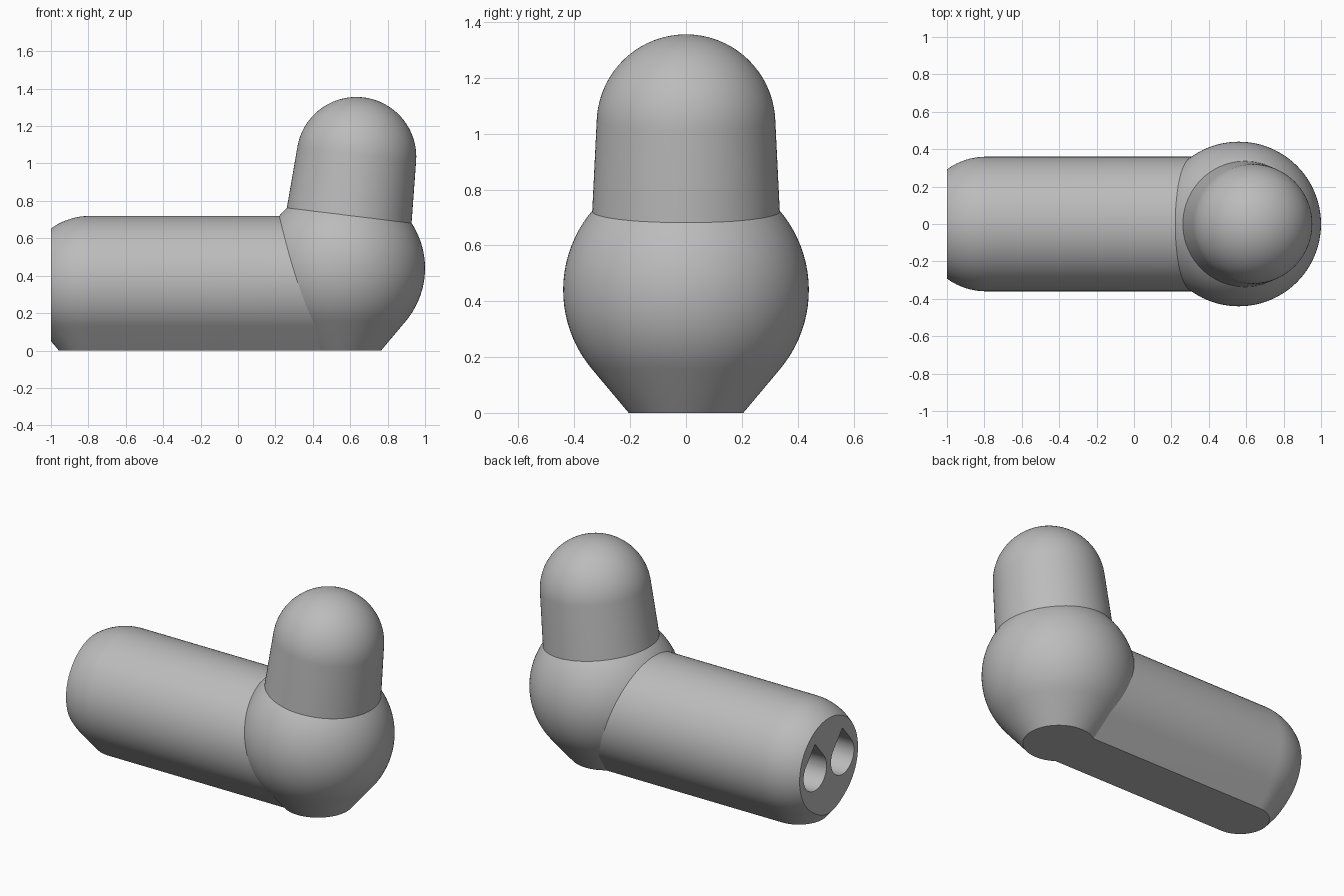
import bpy, bmesh
from math import sin, cos, tan, radians, pi
from mathutils import Matrix, Vector

if "Cube" in bpy.data.objects:
    bpy.data.objects.remove(bpy.data.objects["Cube"])

OVERHANG = 40            # angle below the equator where spheres turn into cones
STEPS = 96
BALL_X, BALL_R, ARM_R = 0.56, 0.44, 0.36
CAP_X, END_X = -0.79, -1.0

grey = bpy.data.materials.new("plain grey")
grey.use_nodes = True
colour = (0.5, 0.5, 0.5, 1)
grey.diffuse_color = colour
grey.node_tree.nodes["Principled BSDF"].inputs["Base Color"].default_value = colour


def arc(radius, start, end, height, count=32):
    angles = [radians(start + (end - start) * i / count) for i in range(count + 1)]
    return [(radius * cos(a), height + radius * sin(a)) for a in angles]


def drop_profile(radius):
    """Sphere standing on a tangent cone that is cut flat at z = 0."""
    curve = arc(radius, -OVERHANG, 90, radius)
    r, z = curve[0]
    return [(0, 0), (r - z * tan(radians(OVERHANG)), 0)] + curve


def lathe(profile):
    bm = bmesh.new()
    verts = [bm.verts.new((r, 0, z)) for r, z in profile]
    edges = [bm.edges.new(pair) for pair in zip(verts, verts[1:])]
    bmesh.ops.spin(bm, geom=verts + edges, cent=(0, 0, 0), axis=(0, 0, 1),
                   angle=2 * pi, steps=STEPS, use_merge=True)
    bmesh.ops.remove_doubles(bm, verts=bm.verts, dist=0.0001)
    return bm


def cut_at(bm, x, side):
    """Remove one side of a plane across x and return the open rim."""
    cut = bmesh.ops.bisect_plane(bm, geom=bm.verts[:] + bm.edges[:] + bm.faces[:],
                                 dist=0.0001, plane_co=(x, 0, 0),
                                 plane_no=(side, 0, 0), clear_outer=True)
    return [e for e in bm.edges if e.is_boundary]


def make(name, bm, matrix=Matrix()):
    bmesh.ops.recalc_face_normals(bm, faces=bm.faces[:])
    mesh = bpy.data.meshes.new(name)
    bm.to_mesh(mesh)
    bm.free()
    mesh.transform(matrix)
    mesh.materials.append(grey)
    obj = bpy.data.objects.new(name, mesh)
    bpy.context.collection.objects.link(obj)
    return obj


def smooth(obj):
    bpy.ops.object.select_all(action='DESELECT')
    obj.select_set(True)
    bpy.context.view_layer.objects.active = obj
    bpy.ops.object.shade_smooth_by_angle(angle=radians(30))


# Ball joint with a flat foot
smooth(make("ball_joint", lathe(drop_profile(BALL_R)),
            Matrix.Translation((BALL_X, 0, 0))))

# Tapered, domed head leaning away from the arm
dome = arc(0.32, 2.5, 90, 0.6)
head_profile = [(0, 0.2), (0.34, 0.2)] + dome
smooth(make("domed_head", lathe(head_profile),
            Matrix.Translation((BALL_X, 0, BALL_R)) @ Matrix.Rotation(radians(7), 4, 'Y')))

# Arm: half a drop stretched into the ball, with its rounded end cut flat
bm = lathe(drop_profile(ARM_R))
rim = cut_at(bm, 0, 1)
grown = bmesh.ops.extrude_edge_only(bm, edges=rim)["geom"]
bmesh.ops.translate(bm, vec=(BALL_X - CAP_X - 0.05, 0, 0),
                    verts=[v for v in grown if isinstance(v, bmesh.types.BMVert)])
bmesh.ops.holes_fill(bm, edges=[e for e in bm.edges if e.is_boundary], sides=0)
bmesh.ops.holes_fill(bm, edges=cut_at(bm, END_X - CAP_X, -1), sides=0)
arm = make("arm", bm, Matrix.Translation((CAP_X, 0, 0)))

# Two drop-shaped sockets sunk into the arm's flat end
HOLE_R = 0.115
outline = arc(HOLE_R, 180 - OVERHANG, 360 + OVERHANG, ARM_R)
outline.append((0, ARM_R + HOLE_R / sin(radians(OVERHANG))))
for side in (-1, 1):
    bm = bmesh.new()
    face = bm.faces.new([bm.verts.new((END_X - 0.1, side * 0.137 + y, z)) for y, z in outline])
    grown = bmesh.ops.extrude_face_region(bm, geom=[face], use_keep_orig=True)["geom"]
    bmesh.ops.translate(bm, vec=Vector((0.6, 0, 0)),
                        verts=[v for v in grown if isinstance(v, bmesh.types.BMVert)])
    cutter = make("socket_cutter", bm)
    cutter.hide_render = True
    boolean = arm.modifiers.new("socket", 'BOOLEAN')
    boolean.operation = 'DIFFERENCE'
    boolean.solver = 'EXACT'
    boolean.object = cutter
    bpy.context.view_layer.objects.active = arm
    bpy.ops.object.modifier_apply(modifier=boolean.name)
    bpy.data.objects.remove(cutter)
smooth(arm)
